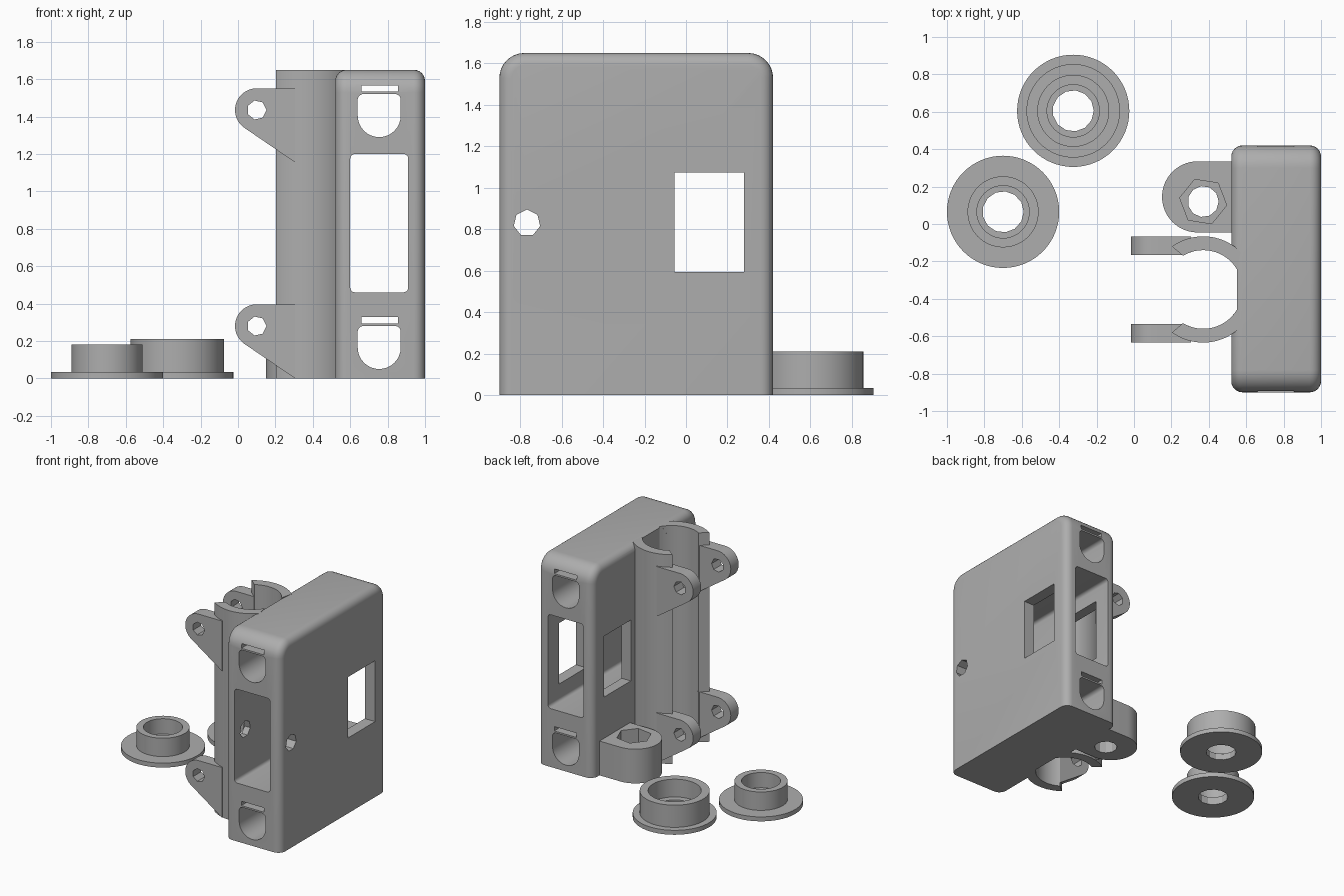
import bpy, bmesh
from math import cos, sin, radians, pi

if "Cube" in bpy.data.objects:
    bpy.data.objects.remove(bpy.data.objects["Cube"], do_unlink=True)

grey = bpy.data.materials.new("plain grey")
grey.use_nodes = True
grey.diffuse_color = (0.42, 0.42, 0.42, 1)
grey.node_tree.nodes["Principled BSDF"].inputs["Base Color"].default_value = (0.42, 0.42, 0.42, 1)

AXES = {
    "X": lambda u, v, w: (w, u, v),
    "Y": lambda u, v, w: (u, w, v),
    "Z": lambda u, v, w: (u, v, w),
}


def finish(name, bm):
    bmesh.ops.recalc_face_normals(bm, faces=bm.faces)
    mesh = bpy.data.meshes.new(name)
    bm.to_mesh(mesh)
    bm.free()
    mesh.materials.append(grey)
    obj = bpy.data.objects.new(name, mesh)
    bpy.context.collection.objects.link(obj)
    return obj


def prism(name, outline, axis, start, end):
    """Extrude a 2D outline along an axis."""
    bm = bmesh.new()
    place = AXES[axis]
    low = [bm.verts.new(place(u, v, start)) for u, v in outline]
    high = [bm.verts.new(place(u, v, end)) for u, v in outline]
    bm.faces.new(low)
    bm.faces.new(high)
    for i in range(len(low)):
        j = (i + 1) % len(low)
        bm.faces.new((low[i], low[j], high[j], high[i]))
    return finish(name, bm)


def arc(cx, cy, r, a, b, steps):
    angles = [radians(a + (b - a) * i / steps) for i in range(steps + 1)]
    return [(cx + r * cos(t), cy + r * sin(t)) for t in angles]


def circle(cx, cy, r, sides=48, turn=0):
    return arc(cx, cy, r, turn, turn + 360, sides)[:-1]


def rounded(u0, u1, v0, v1, low_r, high_r, steps=8):
    """Rectangle with separate lower and upper corner radii."""
    pts = arc(u0 + low_r, v0 + low_r, low_r, 180, 270, steps)
    right = arc(u1 - low_r, v0 + low_r, low_r, 270, 360, steps)
    pts += right if u1 - u0 - 2 * low_r > 0.001 else right[1:]
    pts += arc(u1 - high_r, v1 - high_r, high_r, 0, 90, steps)
    return pts + arc(u0 + high_r, v1 - high_r, high_r, 90, 180, steps)


def box(u0, u1, v0, v1):
    return [(u0, v0), (u1, v0), (u1, v1), (u0, v1)]


def combine(obj, other, operation="DIFFERENCE"):
    """Apply one boolean and discard the second object."""
    other.hide_render = True
    mod = obj.modifiers.new("boolean", "BOOLEAN")
    mod.operation = operation
    mod.solver = "EXACT"
    mod.object = other
    bpy.context.view_layer.objects.active = obj
    bpy.ops.object.modifier_apply(modifier=mod.name)
    bpy.data.objects.remove(other, do_unlink=True)


def cut(obj, outline, axis, start, end):
    combine(obj, prism("cutter", outline, axis, start, end))


parts = []

# Case: block with large rounded top ends and softened side outlines
bm = bmesh.new()
bmesh.ops.create_cube(bm, size=1)
for v in bm.verts:
    v.co = (0.76 + v.co.x * 0.48, -0.24 + v.co.y * 1.32, 0.825 + v.co.z * 1.65)
ends = [e for e in bm.edges
        if all(v.co.z > 1.6 for v in e.verts) and abs(e.verts[0].co.x - e.verts[1].co.x) > 0.1]
bmesh.ops.bevel(bm, geom=ends, offset=0.12, segments=8, profile=0.5, affect="EDGES")
sides = [e for e in bm.edges
         if abs(e.verts[0].co.x - e.verts[1].co.x) < 0.001
         and any(v.co.z > 0.01 for v in e.verts)
         and any(abs(f.normal.x) > 0.9 for f in e.link_faces)]
bmesh.ops.bevel(bm, geom=sides, offset=0.06, segments=6, profile=0.5, affect="EDGES")
case = finish("case", bm)
parts.append(case)

# Tunnels from front to back
cut(case, rounded(0.6, 0.91, 0.46, 1.2, 0.025, 0.025, 4), "Y", -1, 0.6)
for base in (0.05, 1.29):
    cut(case, rounded(0.64, 0.87, base, base + 0.23, 0.115, 0.03), "Y", -1, 0.6)
    cut(case, box(0.66, 0.855, base + 0.243, base + 0.277), "Y", -1, 0.6)

# Side window, bolt hole and nut pocket
cut(case, box(-0.055, 0.28, 0.595, 1.075), "X", 0.4, 1.1)
cut(case, circle(-0.767, 0.83, 0.065, 7, 90), "X", 0.4, 1.1)
cut(case, circle(-0.767, 0.83, 0.1, 6, 90), "X", 0.4, 0.55)

# Clamp: bore is flattened where it meets the case
CX, CY, BORE, OUTER = 0.37, -0.35, 0.21, 0.284
bore = arc(CX, CY, BORE, 31, 329, 56)
cut(case, bore, "Z", -0.1, 1.8)
for side, label in ((1, "back"), (-1, "front")):
    outline = arc(CX, CY, OUTER, side * 45, side * 126, 20)
    outline += arc(CX, CY, BORE, side * 121, side * 31, 20)
    parts.append(prism("clamp_jaw_" + label, outline, "Z", 0, 1.65))
    near, far = CY + side * 0.185, CY + side * 0.284
    for height, level in ((0.28, "lower"), (1.435, "upper")):
        ear_shape = arc(0.1, height, 0.116, 90, 236, 20)
        ear_shape += [(0.305, height - 0.28), (0.305, height + 0.116)]
        ear = prism("clamp_ear_%s_%s" % (level, label), ear_shape, "Y", near, far)
        cut(ear, circle(0.1, height, 0.052, 7, 0), "Y", -1, 0.6)
        cut(ear, bore, "Z", -0.1, 1.8)
        parts.append(ear)

# Mounting lug with captive nut pocket
lug_shape = arc(0.34, 0.145, 0.19, 90, 270, 28) + [(0.54, -0.045), (0.54, 0.335)]
lug = prism("mounting_lug", lug_shape, "Z", 0, 0.27)
cut(lug, circle(0.37, 0.12, 0.083, 11), "Z", -0.1, 0.5)
cut(lug, circle(0.37, 0.12, 0.127, 6, -9), "Z", 0.13, 0.5)
parts.append(lug)


# Flanged bushings with stepped bores
def bushing(name, x, y, barrel, height, steps):
    obj = prism(name, circle(x, y, 0.3, 64), "Z", 0, 0.035)
    combine(obj, prism("barrel", circle(x, y, barrel, 64), "Z", 0.02, height), "UNION")
    cut(obj, circle(x, y, 0.11, 13), "Z", -0.1, 0.5)
    for radius, floor in steps:
        cut(obj, circle(x, y, radius), "Z", floor, 0.5)
    parts.append(obj)


bushing("small_bushing", -0.7, 0.065, 0.19, 0.18, [(0.14, 0.06)])
bushing("large_bushing", -0.325, 0.605, 0.25, 0.21, [(0.14, 0.05), (0.19, 0.07)])

# Smooth the curves, keep hard edges
bpy.ops.object.select_all(action="DESELECT")
for part in parts:
    part.select_set(True)
bpy.context.view_layer.objects.active = case
bpy.ops.object.shade_smooth_by_angle(angle=radians(25))
